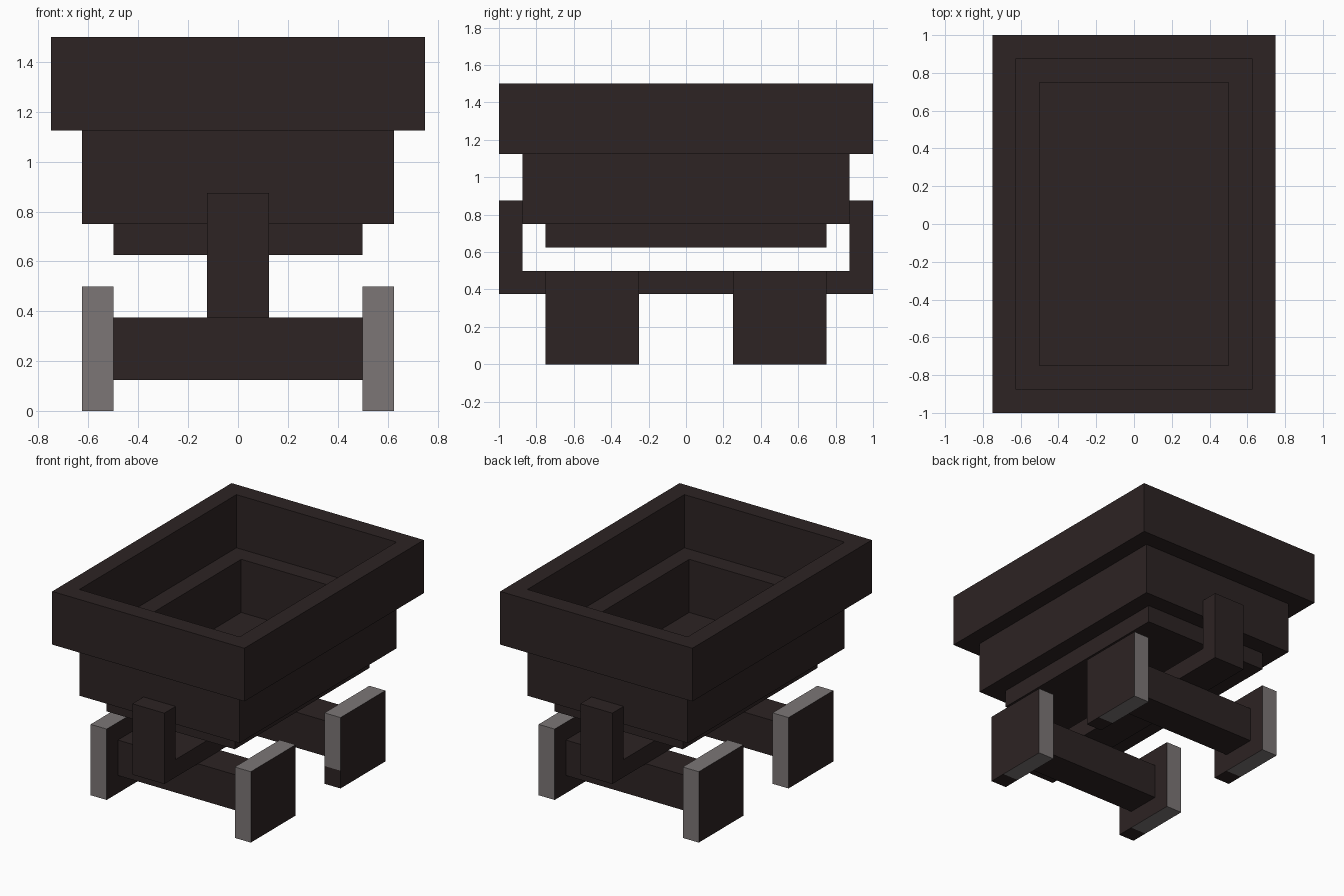
import bpy, bmesh
from mathutils import Vector

if "Cube" in bpy.data.objects:
    bpy.data.objects.remove(bpy.data.objects["Cube"])


def material(name, rgb):
    mat = bpy.data.materials.new(name)
    mat.use_nodes = True
    mat.diffuse_color = (*rgb, 1)
    mat.node_tree.nodes["Principled BSDF"].inputs["Base Color"].default_value = (*rgb, 1)
    return mat


DARK = material("dark iron", (0.026, 0.017, 0.017))
GREY = material("worn grey", (0.2, 0.182, 0.182))


def finish(name, bm, *mats):
    mesh = bpy.data.meshes.new(name)
    bm.to_mesh(mesh)
    bm.free()
    for mat in mats:
        mesh.materials.append(mat)
    obj = bpy.data.objects.new(name, mesh)
    bpy.context.collection.objects.link(obj)
    return obj


def box_mesh(low, high):
    low, high = Vector(low), Vector(high)
    bm = bmesh.new()
    bmesh.ops.create_cube(bm, size=1)
    bmesh.ops.scale(bm, vec=high - low, verts=bm.verts)
    bmesh.ops.translate(bm, vec=(low + high) / 2, verts=bm.verts)
    return bm


def box(name, low, high):
    return finish(name, box_mesh(low, high), DARK)


def ring(name, x, y, z0, z1, wall):
    """Rectangular frame, open at the top and bottom."""
    bm = bmesh.new()
    loops = []
    for inset, z in ((0, z0), (0, z1), (wall, z1), (wall, z0)):
        a, b = x - inset, y - inset
        loops.append([bm.verts.new((sx * a, sy * b, z))
                      for sx, sy in ((-1, -1), (1, -1), (1, 1), (-1, 1))])
    for k in range(4):
        lower, upper = loops[k], loops[(k + 1) % 4]
        for i in range(4):
            j = (i + 1) % 4
            bm.faces.new((lower[i], lower[j], upper[j], upper[i]))
    bmesh.ops.recalc_face_normals(bm, faces=bm.faces)
    return finish(name, bm, DARK)


def wheel(name, side, end):
    """Square wheel: dark flat sides, grey tread with a dark patch."""
    xs = sorted((side * 0.5, side * 0.625))
    y0 = end * 0.5 - 0.25
    bm = box_mesh((xs[0], y0, 0), (xs[1], y0 + 0.5, 0.5))
    for point, normal in (((0, y0 + 0.125, 0), (0, 1, 0)), ((0, 0, 0.125), (0, 0, 1))):
        bmesh.ops.bisect_plane(bm, geom=bm.verts[:] + bm.edges[:] + bm.faces[:],
                               plane_co=point, plane_no=normal)
    bm.normal_update()
    for f in bm.faces:
        c, n = f.calc_center_median(), f.normal
        low_patch = n.z < -0.5 and c.y < y0 + 0.125
        rear_band = end > 0 and n.y < -0.5 and c.z < 0.125
        f.material_index = 0 if abs(n.x) > 0.5 or low_patch or rear_band else 1
    return finish(name, bm, DARK, GREY)


# Stepped tub
ring("tub_upper_wall", 0.75, 1.0, 1.125, 1.5, 0.125)
ring("tub_lower_wall", 0.625, 0.875, 0.75, 1.125, 0.125)
box("tub_floor", (-0.5, -0.75, 0.625), (0.5, 0.75, 0.75))

# Underframe
box("chassis_beam", (-0.125, -0.875, 0.375), (0.125, 0.875, 0.5))
for end, label in ((-1, "front"), (1, "back")):
    ys = sorted((end * 0.875, end * 1.0))
    box(label + "_post", (-0.125, ys[0], 0.375), (0.125, ys[1], 0.875))
    box(label + "_axle", (-0.5, end * 0.5 - 0.125, 0.125), (0.5, end * 0.5 + 0.125, 0.375))
    for side, hand in ((1, "left"), (-1, "right")):
        wheel(f"{label}_{hand}_wheel", side, end)
